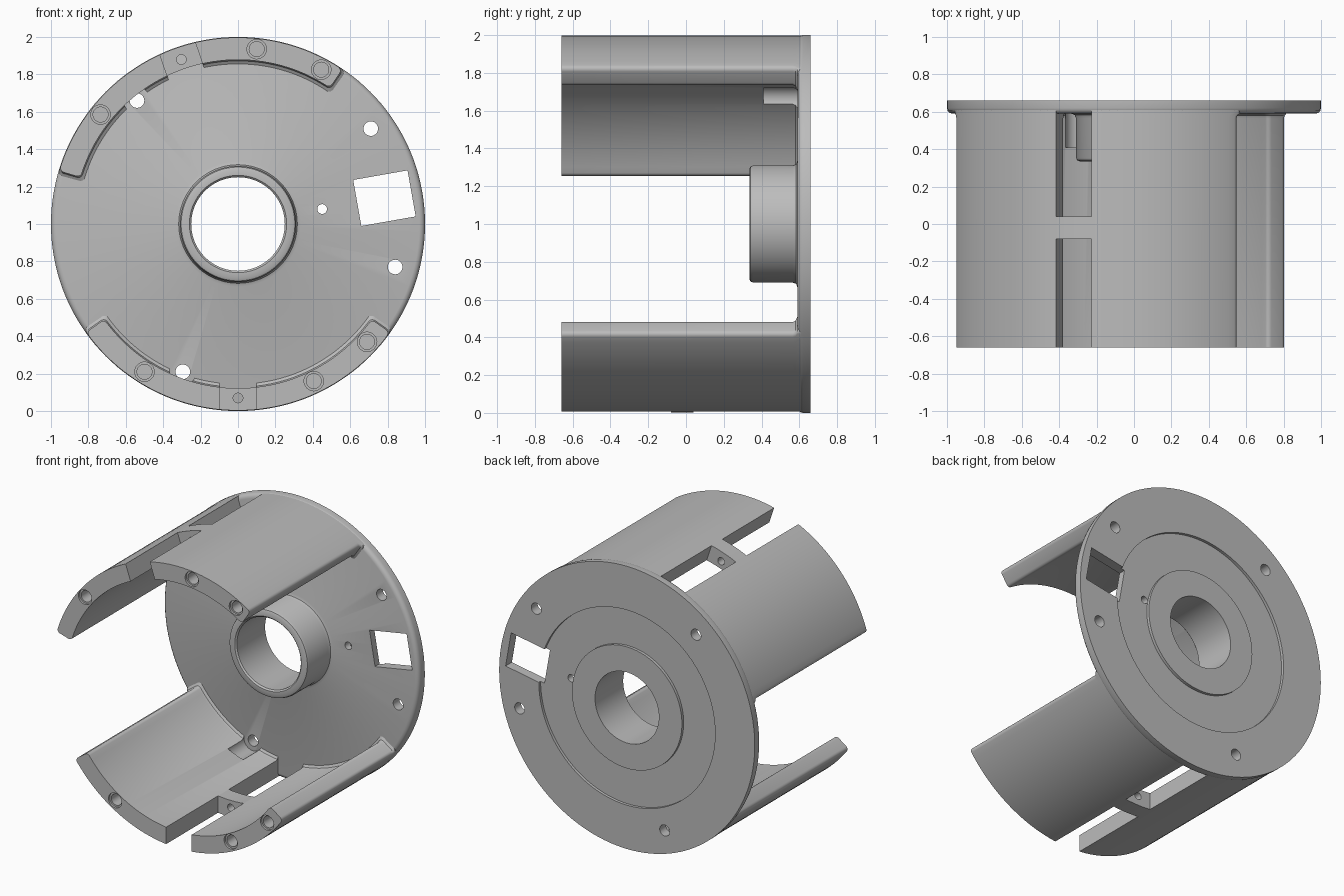
import bpy, bmesh
from math import sin, cos, pi, radians, hypot, atan2
from mathutils import Vector

if "Cube" in bpy.data.objects:
    bpy.data.objects.remove(bpy.data.objects["Cube"])

grey = bpy.data.materials.new("plain grey")
grey.use_nodes = True
grey.diffuse_color = (0.5, 0.5, 0.5, 1)
grey.node_tree.nodes["Principled BSDF"].inputs["Base Color"].default_value = (0.5, 0.5, 0.5, 1)

FRONT, PLATE, BACK = -0.66, 0.59, 0.66   # depth stations along y
R_IN, R_OUT = 0.878, 0.997               # shell wall radii


def loft(name, rings, close):
    """Skin a list of closed point rings; join last to first, or cap the ends."""
    bm = bmesh.new()
    loops = [[bm.verts.new(p) for p in ring] for ring in rings]
    n = len(loops[0])
    pairs = list(zip(loops, loops[1:]))
    if close:
        pairs.append((loops[-1], loops[0]))
    else:
        bm.faces.new(loops[0])
        bm.faces.new(loops[-1])
    for a, b in pairs:
        for i in range(n):
            j = (i + 1) % n
            bm.faces.new((a[i], a[j], b[j], b[i]))
    bmesh.ops.recalc_face_normals(bm, faces=bm.faces)
    mesh = bpy.data.meshes.new(name)
    bm.to_mesh(mesh)
    bm.free()
    mesh.materials.append(grey)
    ob = bpy.data.objects.new(name, mesh)
    bpy.context.collection.objects.link(ob)
    return ob


def polar(r, a, y):
    return Vector((r * cos(a), y, 1 + r * sin(a)))


def lathe(name, profile, segments=144):
    return loft(name, [[polar(r, 2 * pi * i / segments, y) for r, y in profile]
                       for i in range(segments)], True)


def wall_section(start, end, y, flare):
    """Arc-shaped cross-section with rounded corners, grown inward by flare."""
    r0, r1 = R_IN - flare, R_OUT
    a0, a1 = radians(start) - flare, radians(end) + flare
    c, pts = 0.025, []
    corners = ((a1, r1, 0), (a0, r1, 1), (a0, r0, 2), (a1, r0, 3))
    for a, r, quarter in corners:
        ca = a - c if a == a1 else a + c
        cr = r - c if r == r1 else r + c
        for k in range(6):
            t = (quarter + k / 5) * pi / 2
            pts.append(polar(cr + c * sin(t), ca + c * cos(t), y))
        # arc points along the outer and inner faces
        if quarter in (0, 2):
            far = a0 + c if quarter == 0 else a1 - c
            pts += [polar(r, ca + (far - ca) * k / 48, y) for k in range(1, 48)]
    return pts


def cut(target, cutter):
    cutter.hide_render = True
    mod = target.modifiers.new("cut", 'BOOLEAN')
    mod.operation, mod.solver, mod.object = 'DIFFERENCE', 'EXACT', cutter
    bpy.context.view_layer.objects.active = target
    bpy.ops.object.modifier_apply(modifier=mod.name)
    bpy.data.objects.remove(cutter)


def drill(target, x, z, radius, y0, y1):
    bpy.ops.mesh.primitive_cylinder_add(vertices=32, radius=radius, depth=y1 - y0,
                                        location=(x, (y0 + y1) / 2, z), rotation=(pi / 2, 0, 0))
    cut(target, bpy.context.object)


def box_cut(target, r, angle, radial, width, y0, y1):
    a = radians(angle)
    bpy.ops.mesh.primitive_cube_add(size=1, location=polar(r, a, (y0 + y1) / 2),
                                    rotation=(0, -a, 0))
    ob = bpy.context.object
    ob.scale = (radial, y1 - y0, width)
    cut(target, ob)


# End plate with central boss and stepped back face
plate = lathe("end_plate", [
    (0.25, BACK), (0.25, 0.345), (0.26, 0.335), (0.29, 0.335), (0.304, 0.341),
    (0.31, 0.355), (0.31, 0.565), (0.317, 0.583), (0.335, PLATE),
    (0.97, PLATE), (0.985, 0.594), (0.996, 0.605), (1, 0.62), (1, BACK),
    (0.69, BACK), (0.69, 0.64), (0.43, 0.64), (0.43, BACK)])

# Mounting holes, cable hole and window through the plate
mounts = [(-0.54, 1.66), (0.71, 1.51), (0.84, 0.77), (-0.295, 0.21)]
for x, z in mounts:
    drill(plate, x, z, 0.039, 0.5, 0.8)
drill(plate, 0.45, 1.08, 0.026, 0.5, 0.8)
box_cut(plate, 0.795, 10, 0.295, 0.25, 0.5, 0.8)

# Two curved shell walls: name, start, end, slot angle, screw holes, relief pocket
walls = [
    ("upper_wall", 56, 163.5, 109, [(0.1, 1.935), (0.445, 1.825), (-0.735, 1.585)], mounts[0]),
    ("lower_wall", 215.5, 324.5, 270, [(0.69, 0.37), (0.405, 0.16), (-0.5, 0.21)], mounts[3]),
]
for name, start, end, slot, screws, pocket in walls:
    stations = [(FRONT, 0), (0.565, 0), (0.58, 0.006), (PLATE, 0.022), (0.61, 0.022)]
    wall = loft(name, [wall_section(start, end, y, f) for y, f in stations], False)
    # slot split by a bridge
    box_cut(wall, 0.93, slot, 0.4, 0.2, FRONT - 0.1, -0.08)
    box_cut(wall, 0.93, slot, 0.4, 0.2, 0.04, 0.7)
    a = radians(slot)
    drill(wall, 0.93 * cos(a), 1 + 0.93 * sin(a), 0.026, -0.2, 0.2)
    # screw holes with shallow counterbores
    for x, z in screws:
        drill(wall, x, z, 0.052, FRONT - 0.1, FRONT + 0.015)
        drill(wall, x, z, 0.04, FRONT - 0.05, FRONT + 0.3)
    # relief pocket around the mounting hole
    x, z = pocket
    drill(wall, x, z, 0.072, 0.41, 0.7)

# Smooth curved faces, sharp edges
bpy.ops.object.select_all(action='DESELECT')
for ob in bpy.context.scene.objects:
    if ob.name in ("end_plate", "upper_wall", "lower_wall"):
        ob.select_set(True)
        bpy.context.view_layer.objects.active = ob
bpy.ops.object.shade_smooth_by_angle(angle=radians(35))
